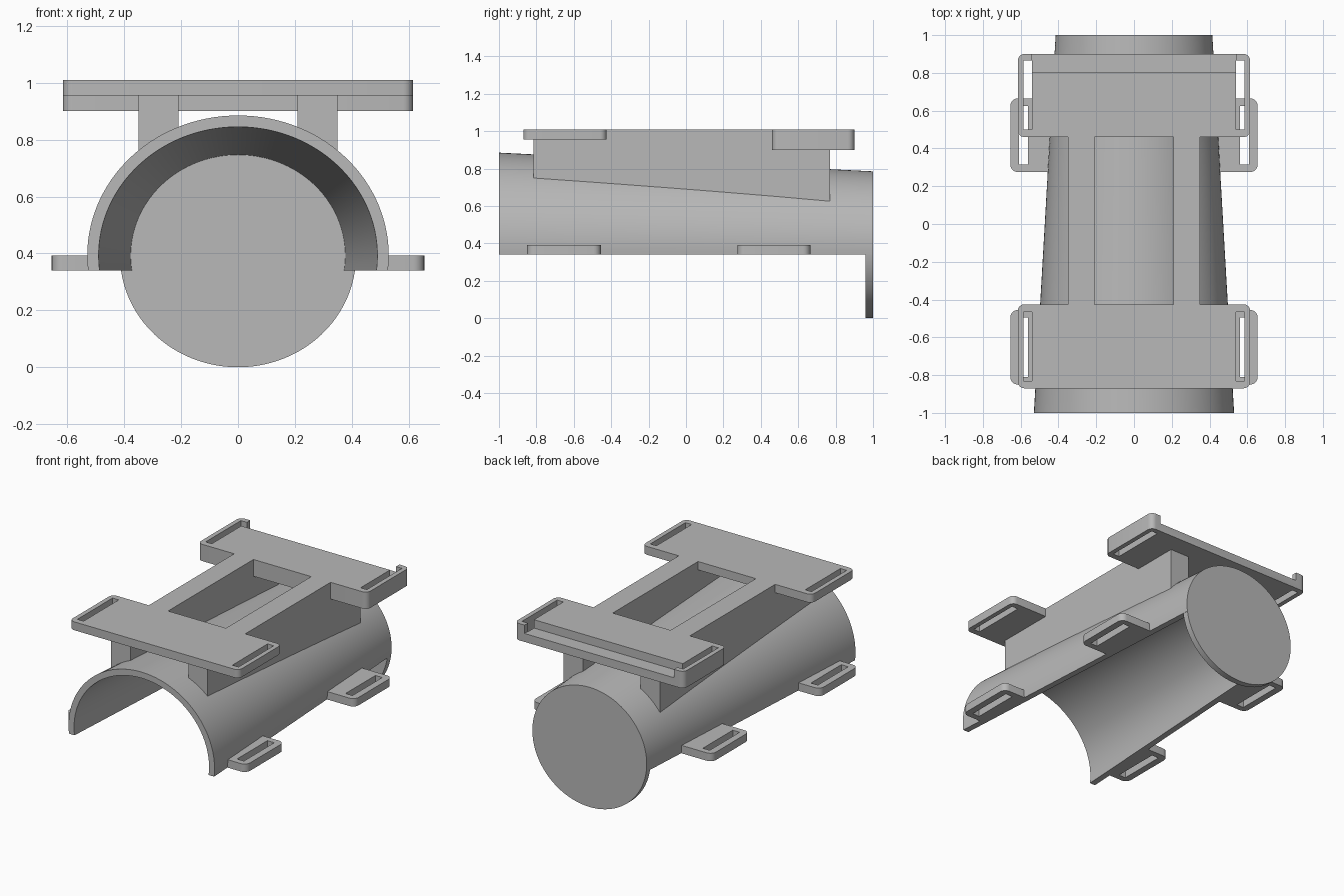
import bpy
import bmesh
import math

old = bpy.data.objects.get("Cube")
if old:
    bpy.data.objects.remove(old, do_unlink=True)

grey = bpy.data.materials.new("light_grey")
grey.use_nodes = True
GREY = (0.48, 0.48, 0.48, 1)
grey.diffuse_color = GREY
grey.node_tree.nodes["Principled BSDF"].inputs["Base Color"].default_value = GREY

CENTRE = 0.3925   # height of the sleeve axis
BASE = 0.34       # flat lower rim of the sleeve
WALL = 0.04


def finish(name, bm):
    bmesh.ops.recalc_face_normals(bm, faces=bm.faces[:])
    mesh = bpy.data.meshes.new(name)
    bm.to_mesh(mesh)
    bm.free()
    ob = bpy.data.objects.new(name, mesh)
    bpy.context.collection.objects.link(ob)
    mesh.materials.append(grey)
    return ob


def box(name, x, y, z, radius=0):
    """Box from ranges, with optional rounded upright corners."""
    bm = bmesh.new()
    bmesh.ops.create_cube(bm, size=1)
    for v in bm.verts:
        v.co = [r[0] if c < 0 else r[1] for c, r in zip(v.co, (x, y, z))]
    if radius:
        upright = [e for e in bm.edges
                   if abs(e.verts[0].co.z - e.verts[1].co.z) > 1e-4]
        bmesh.ops.bevel(bm, geom=upright, offset=radius, segments=6,
                        profile=0.5, affect='EDGES')
    return finish(name, bm)


def combine(target, tool, operation):
    """Apply a boolean and discard the tool."""
    tool.hide_render = True
    mod = target.modifiers.new("combine", 'BOOLEAN')
    mod.operation = operation
    mod.solver = 'EXACT'
    mod.object = tool
    bpy.context.view_layer.objects.active = target
    bpy.ops.object.modifier_apply(modifier=mod.name)
    bpy.data.objects.remove(tool, do_unlink=True)


def mirrored(side, lo, hi):
    return tuple(sorted((side * lo, side * hi)))


def smooth(ob):
    bpy.ops.object.select_all(action='DESELECT')
    ob.select_set(True)
    bpy.context.view_layer.objects.active = ob
    bpy.ops.object.shade_smooth_by_angle(angle=math.radians(30))


def radii(y, inset=0):
    """Half width and half height of the tapering sleeve."""
    t = (y + 1) / 2
    return 0.53 - 0.115 * t - inset, 0.4925 - 0.1 * t - inset


def arc(y, inset, steps=64):
    a, b = radii(y, inset)
    start = math.asin((BASE - CENTRE) / b)
    for i in range(steps + 1):
        t = start + (math.pi - 2 * start) * i / steps
        yield a * math.cos(t), y, CENTRE + b * math.sin(t)


# Tapering half sleeve
bm = bmesh.new()
rows = [[bm.verts.new(p) for p in arc(y, inset)]
        for y, inset in ((-1, 0), (1, 0), (1, WALL), (-1, WALL))]
for r, s in zip(rows, rows[1:] + rows[:1]):
    for i in range(len(r) - 1):
        bm.faces.new((r[i], r[i + 1], s[i + 1], s[i]))
for i in (0, -1):
    bm.faces.new([r[i] for r in rows])
smooth(finish("sleeve", bm))

# Oval end plate closing the narrow end
bm = bmesh.new()
bmesh.ops.create_cone(bm, cap_ends=True, segments=96,
                      radius1=1, radius2=1, depth=WALL)
a, b = radii(1)
for v in bm.verts:
    x, y, z = v.co
    v.co = (x * a, 0.98 + z, CENTRE + y * b)
smooth(finish("end_plate", bm))


# Upright rail seated in the sleeve wall
def rail(side):
    bm = bmesh.new()
    bmesh.ops.create_cube(bm, size=1)
    for v in bm.verts:
        x = 0.21 if v.co.x < 0 else 0.35
        y = -0.815 if v.co.y < 0 else 0.77
        a, b = radii(y, WALL / 2)
        seat = CENTRE + b * math.sqrt(1 - (x / a) ** 2)
        v.co = (side * x, y, 1.01 if v.co.z > 0 else seat)
    return finish("rail", bm)


# Mounting frame: two slotted cross plates joined by the rails
mount = box("mounting_frame", (-0.615, 0.615), (-0.87, -0.425), (0.955, 1.01), 0.035)
rear = box("rear_plate", (-0.615, 0.615), (0.46, 0.9), (0.9, 1.01), 0.035)
for side in (-1, 1):
    slot_x = mirrored(side, 0.54, 0.585)
    combine(mount, box("slot", slot_x, (-0.83, -0.465), (0.8, 1.1)), 'DIFFERENCE')
    combine(rear, box("slot", slot_x, (0.5, 0.865), (0.8, 1.1)), 'DIFFERENCE')
combine(rear, box("ledge", (-0.542, 0.542), (0.805, 1), (0.955, 1.1)), 'DIFFERENCE')
for side in (-1, 1):
    combine(mount, rail(side), 'UNION')
combine(mount, rear, 'UNION')
smooth(mount)

# Strap tabs along the lower rim
for label, inner, y0, y1 in (("front", 0.487, -0.85, -0.455),
                             ("rear", 0.425, 0.275, 0.665)):
    for side, word in ((1, "left"), (-1, "right")):
        tab = box(f"{label}_{word}_strap_tab", mirrored(side, 0.3, 0.655),
                  (y0, y1), (BASE, 0.392), 0.04)
        combine(tab, box("slot", mirrored(side, 0.56, 0.61),
                         (y0 + 0.04, y1 - 0.04), (0.2, 0.6)), 'DIFFERENCE')
        combine(tab, box("trim", mirrored(side, 0.2, inner),
                         (y0 - 0.1, y1 + 0.1), (0.2, 0.6)), 'DIFFERENCE')
        smooth(tab)
